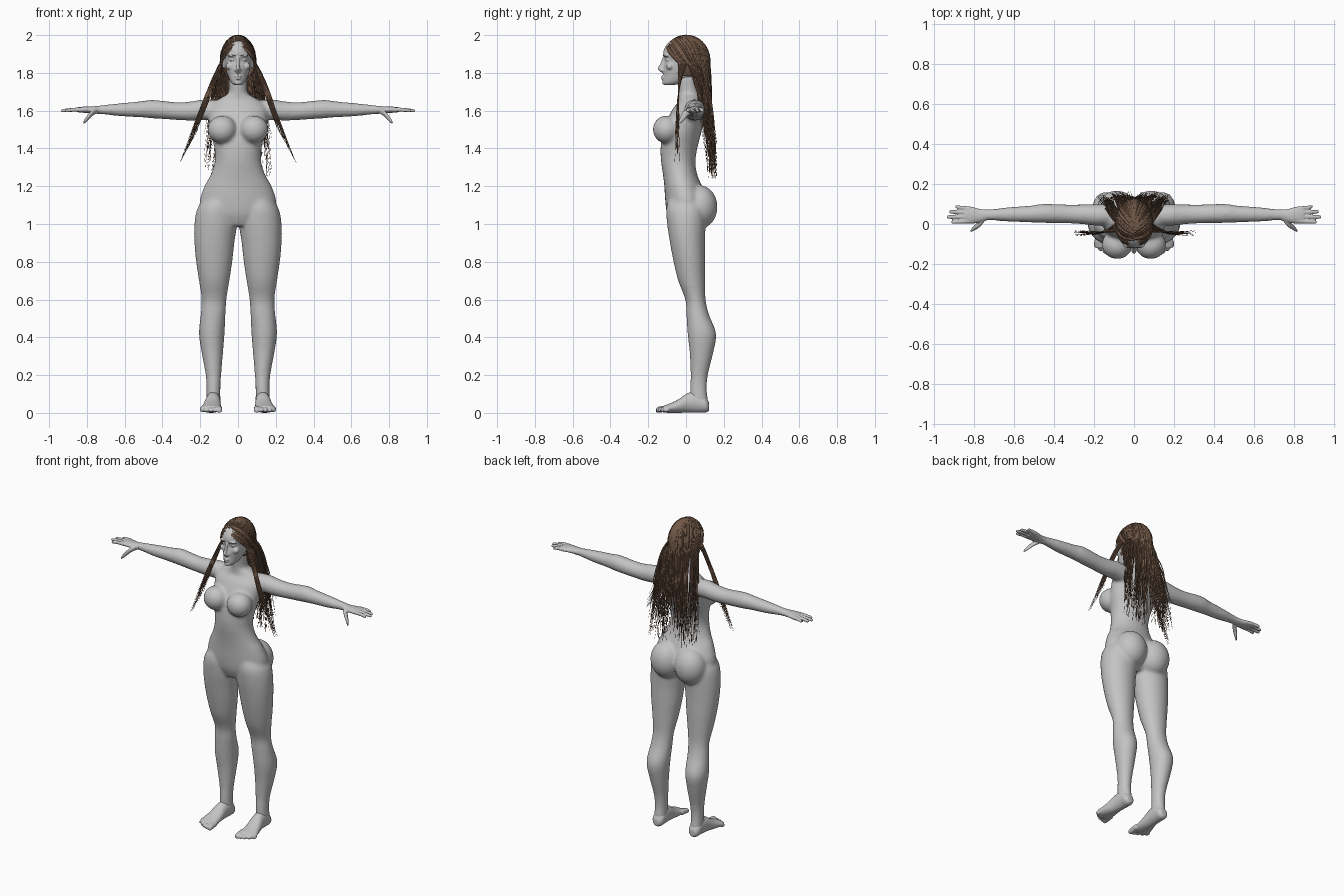
import bpy, bmesh, math, random
from mathutils import Vector, Matrix

random.seed(4)
cube = bpy.data.objects.get("Cube")
if cube:
    bpy.data.objects.remove(cube, do_unlink=True)


def material(name, colour):
    mat = bpy.data.materials.new(name)
    mat.use_nodes = True
    mat.diffuse_color = colour
    mat.node_tree.nodes["Principled BSDF"].inputs["Base Color"].default_value = colour
    return mat


grey = material("clay grey", (0.55, 0.55, 0.55, 1))
brown = material("hair brown", (0.17, 0.1, 0.065, 1))


def catmull(a, b, c, d, t):
    return [0.5 * (2 * q + (r - p) * t + (2 * p - 5 * q + 4 * r - s) * t * t
                   + (3 * q - p - 3 * r + s) * t ** 3) for p, q, r, s in zip(a, b, c, d)]


def loft(bm, axis, rings, side=1, steps=4, sides=28):
    """Closed tube through elliptical rings (x, y, z, radius_a, radius_b)."""
    u, v = {"x": ((0, 1, 0), (0, 0, 1)), "y": ((1, 0, 0), (0, 0, 1)),
            "z": ((1, 0, 0), (0, 1, 0))}[axis]
    padded = [rings[0]] + rings + [rings[-1]]
    fine = [catmull(*padded[i:i + 4], k / steps)
            for i in range(len(rings) - 1) for k in range(steps)] + [rings[-1]]
    loops = []
    for x, y, z, ra, rb in fine:
        loop = []
        for k in range(sides):
            ang = math.tau * k / sides
            p = Vector((x, y, z)) + Vector(u) * ra * math.cos(ang) + Vector(v) * rb * math.sin(ang)
            loop.append(bm.verts.new((p.x * side, p.y, p.z)))
        loops.append(loop)
    for low, high in zip(loops, loops[1:]):
        for k in range(sides):
            n = (k + 1) % sides
            bm.faces.new((low[k], low[n], high[n], high[k]))
    bm.faces.new(loops[0])
    bm.faces.new(loops[-1])


def ball(bm, centre, radii):
    bmesh.ops.create_uvsphere(bm, u_segments=28, v_segments=18, radius=1,
                              matrix=Matrix.Translation(centre) @ Matrix.Diagonal((*radii, 1)))


def make_object(bm, name, mat):
    bmesh.ops.recalc_face_normals(bm, faces=bm.faces)
    mesh = bpy.data.meshes.new(name)
    bm.to_mesh(mesh)
    bm.free()
    mesh.materials.append(mat)
    mesh.shade_smooth()
    obj = bpy.data.objects.new(name, mesh)
    bpy.context.collection.objects.link(obj)
    return obj


def fuse(bm, name, voxel, rounds):
    """Merge the overlapping volumes into one smooth skin."""
    obj = make_object(bm, name, grey)
    remesh = obj.modifiers.new("fuse", "REMESH")
    remesh.mode = "VOXEL"
    remesh.voxel_size = voxel
    remesh.use_smooth_shade = True
    smooth = obj.modifiers.new("soften", "SMOOTH")
    smooth.factor = 0.5
    smooth.iterations = rounds


def front_back(rows):
    """Rows of height, half width, front y, back y as centred rings."""
    return [(0, (f + b) / 2, z, w, (b - f) / 2) for z, w, f, b in rows]


# Torso, arms and legs
body = bmesh.new()
loft(body, "z", front_back([
    (0.99, .08, -.075, .06), (1.05, .18, -.1, .1), (1.12, .203, -.11, .11), (1.2, .178, -.115, .085),
    (1.26, .145, -.122, .06), (1.33, .123, -.132, .05), (1.4, .125, -.135, .06), (1.48, .145, -.125, .08),
    (1.55, .155, -.1, .095), (1.61, .155, -.07, .095), (1.65, .12, -.04, .085), (1.685, .06, -.04, .07)]))
loft(body, "z", [(0, .025, 1.62, .06, .06), (0, .012, 1.7, .05, .052), (0, 0, 1.78, .05, .052)])
for s in (1, -1):
    ball(body, (s * .084, -.103, 1.5), (.077, .073, .074))
    ball(body, (s * .086, .072, 1.09), (.1, .095, .115))
    loft(body, "x", [
        (.1, .045, 1.6, .05, .055), (.18, .045, 1.605, .054, .055), (.25, .048, 1.598, .05, .051),
        (.33, .05, 1.598, .047, .047), (.45, .053, 1.608, .048, .049), (.52, .05, 1.607, .042, .042),
        (.62, .048, 1.605, .037, .035), (.72, .046, 1.605, .028, .024), (.77, .043, 1.603, .03, .02)], s)
    loft(body, "z", [
        (.1, .0, 1.14, .075, .09), (.113, 0, 1.08, .103, .105), (.118, .002, 1, .113, .102),
        (.125, .008, .9, .106, .093), (.126, .018, .8, .096, .084), (.126, .03, .7, .081, .072),
        (.127, .05, .6, .066, .054), (.132, .062, .52, .066, .06), (.139, .084, .42, .068, .076),
        (.136, .082, .32, .057, .063), (.13, .07, .2, .041, .046), (.13, .066, .12, .037, .045),
        (.13, .07, .05, .038, .05)], s)
fuse(body, "body", 0.008, 14)

# Hands with four fingers and a thumb
hands = bmesh.new()
for s in (1, -1):
    loft(hands, "x", [(.73, .046, 1.605, .026, .021), (.77, .042, 1.604, .033, .019),
                      (.81, .044, 1.605, .042, .017), (.85, .047, 1.605, .041, .013)], s)
    for base, tip, reach in ((.014, .01, .915), (.036, .035, .936), (.057, .061, .925), (.077, .086, .895)):
        loft(hands, "x", [(.82, base, 1.605, .011, .012), (.87, (base + tip) / 2, 1.605, .0105, .0105),
                          (reach - .008, tip, 1.6, .009, .009), (reach, tip, 1.599, .004, .004)], s, 4, 12)
    loft(hands, "x", [(.75, .025, 1.6, .016, .016), (.775, .0, 1.585, .018, .017),
                      (.8, -.02, 1.557, .013, .015), (.818, -.035, 1.537, .007, .009)], s, 4, 14)
fuse(hands, "hands", 0.004, 4)

# Feet with toes
feet = bmesh.new()
for s in (1, -1):
    loft(feet, "y", [
        (.13, .123, .032, .018, .02), (.13, .105, .042, .036, .04), (.13, .06, .056, .039, .055),
        (.133, .01, .053, .041, .052), (.138, -.04, .036, .048, .036), (.143, -.09, .024, .055, .024),
        (.143, -.12, .02, .05, .018)], s)
    for i in range(5):
        x, end = .1 + .0225 * i, -.16 + .004 * i * i * .7
        size = .017 if i == 0 else .0125
        loft(feet, "y", [(x, -.09, .024, size, size), (x, end + .02, .018, size, size),
                         (x, end + .004, .014, size * .8, size * .8), (x, end, .013, .005, .005)], s, 4, 12)
fuse(feet, "feet", 0.0045, 4)

# Head and face
head = bmesh.new()
loft(head, "z", front_back([
    (1.735, .018, -.112, -.07), (1.75, .037, -.123, -.01), (1.79, .055, -.12, .05), (1.83, .067, -.12, .09),
    (1.865, .073, -.112, .105), (1.905, .077, -.121, .112), (1.945, .067, -.106, .1),
    (1.972, .045, -.075, .07), (1.985, .012, -.02, .02)]))
loft(head, "z", [(0, -.11, 1.795, .012, .012), (0, -.128, 1.815, .014, .016), (0, -.133, 1.825, .011, .017),
                 (0, -.122, 1.85, .008, .014), (0, -.113, 1.885, .01, .01)], 1, 4, 16)
ball(head, (0, -.117, 1.781), (.019, .016, .006))
ball(head, (0, -.116, 1.768), (.017, .017, .006))
ball(head, (0, -.11, 1.748), (.02, .016, .013))
for s in (1, -1):
    ball(head, (s * .012, -.122, 1.814), (.008, .012, .007))
    ball(head, (s * .03, -.101, 1.892), (.026, .019, .008))
    ball(head, (s * .031, -.088, 1.868), (.015, .018, .01))
    ball(head, (s * .043, -.085, 1.835), (.022, .02, .02))
    ball(head, (s * .075, .0, 1.85), (.008, .018, .03))
fuse(head, "head", 0.004, 4)


def strands(name, paths, size):
    """Tapered tubes along the given paths."""
    curve = bpy.data.curves.new(name, "CURVE")
    curve.dimensions = "3D"
    curve.bevel_depth = size
    curve.bevel_resolution = 0
    curve.materials.append(brown)
    for path in paths:
        spline = curve.splines.new("POLY")
        spline.points.add(len(path) - 1)
        for i, (point, p) in enumerate(zip(spline.points, path)):
            point.co = (*p, 1)
            point.radius = max(0.12, 1 - (i / (len(path) - 1)) ** 2.5)
    bpy.context.collection.objects.link(bpy.data.objects.new(name, curve))


# Eyebrows and closed lash lines
lines = []
for s in (1, -1):
    lines.append([(s * .012, -.119, 1.89), (s * .033, -.12, 1.896), (s * .055, -.096, 1.893)])
    lines.append([(s * .018, -.103, 1.866), (s * .031, -.107, 1.864), (s * .045, -.099, 1.866)])
strands("brows_and_lashes", lines, 0.0018)

# Hair cap over the skull, open at the face
centre, radii = Vector((0, 0, 1.865)), Vector((.09, .12, .127))
cap = bmesh.new()
ball(cap, centre, radii)
open_faces = [f for f in cap.faces for c in [f.calc_center_median()]
              if c.z < 1.78 or c.y < -.035 - max(0, c.z - 1.87) * .85]
bmesh.ops.delete(cap, geom=open_faces, context="FACES")
make_object(cap, "hair_cap", brown)


def hair_path(s, f, lift):
    """A strand from the parting over the skull, then hanging to its tip."""
    back = (f + .35) / (math.pi / 2 + .35)
    root = Vector((0, -.85 + 1.3 * back, .6 + .4 * min(1, back * 2))).normalized()
    side = Vector((s * math.cos(f), math.sin(f), -.1)).normalized()
    path = []
    for k in range(8):
        d = root.slerp(side, k / 7)
        path.append(centre + Vector([a * b * lift for a, b in zip(d, radii)]))
    edge = path[-1]
    loose = random.random()
    if f < .05:        # front locks over the shoulders
        mid = Vector((s * random.uniform(.14, .17), -.04, 1.69))
        tip = Vector((s * (.2 + .11 * loose), -.06 + .03 * random.random(), 1.52 - .2 * loose))
    elif f < .6:       # sides behind the shoulders
        mid = Vector((s * random.uniform(.09, .14), random.uniform(.06, .11), 1.68))
        tip = Vector((s * random.uniform(.11, .18), random.uniform(.11, .15), 1.52 - .28 * loose))
    else:              # long back hair
        mid = Vector((edge.x * 1.25, random.uniform(.115, .135), 1.65))
        tip = Vector((edge.x * 1.2 + s * random.uniform(.0, .05), random.uniform(.12, .165), 1.47 - .23 * loose))
    handle = mid * 2 - (edge + tip) / 2
    for k in range(1, 11):
        t = k / 10
        path.append(edge * (1 - t) ** 2 + handle * 2 * t * (1 - t) + tip * t * t)
    return path


hair = []
for s in (1, -1):
    for i in range(170):
        f = -.33 + (math.pi / 2 + .33) * i / 169
        hair.append(hair_path(s, f, random.uniform(1.0, 1.045)))
strands("long_hair", hair, 0.0048)
